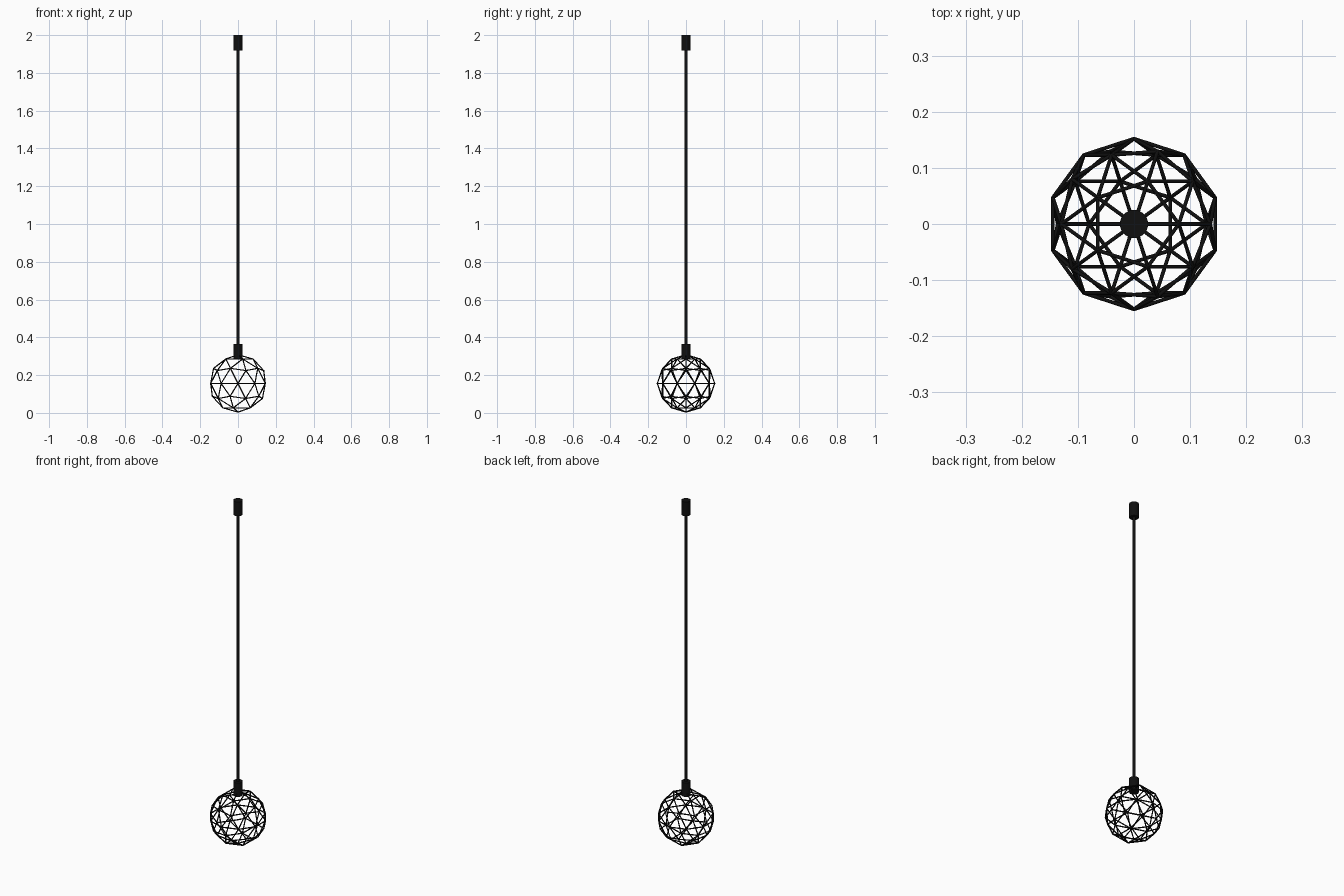
import bpy, bmesh, math
from mathutils import Vector

if "Cube" in bpy.data.objects:
    bpy.data.objects.remove(bpy.data.objects["Cube"])

black = bpy.data.materials.new("black")
black.diffuse_color = (0.005, 0.005, 0.005, 1)
black.use_nodes = True
black.node_tree.nodes["Principled BSDF"].inputs["Base Color"].default_value = black.diffuse_color


def cylinder(name, radius, z0, z1, sides=32):
    bpy.ops.mesh.primitive_cylinder_add(vertices=sides, radius=radius, depth=z1 - z0,
                                        location=(0, 0, (z0 + z1) / 2))
    ob = bpy.context.object
    ob.name = name
    ob.data.materials.append(black)
    bpy.ops.object.shade_smooth_by_angle()
    return ob


# Ceiling cap, cord and lamp socket
cylinder("ceiling_cap", 0.025, 1.918, 2.0)
cylinder("cord", 0.008, 0.33, 1.95, 16)
cylinder("socket", 0.025, 0.285, 0.366)

# Geodesic wire cage: a round strut along every edge of an icosphere
CENTRE, RADIUS, WIRE = Vector((0, 0, 0.156)), 0.152, 0.0033
ico = bmesh.new()
bmesh.ops.create_icosphere(ico, subdivisions=2, radius=RADIUS)
curve = bpy.data.curves.new("wire_cage", "CURVE")
curve.dimensions = "3D"
curve.bevel_depth = WIRE
curve.bevel_resolution = 1
curve.use_fill_caps = True
for edge in ico.edges:
    spline = curve.splines.new("POLY")
    spline.points.add(1)
    for point, vert in zip(spline.points, edge.verts):
        point.co = (*(vert.co + CENTRE), 1)
cage = bpy.data.objects.new("wire_cage", curve)
bpy.context.collection.objects.link(cage)
curve.materials.append(black)

# Small ball joints where the struts meet
joints = bmesh.new()
for vert in ico.verts:
    ret = bmesh.ops.create_icosphere(joints, subdivisions=1, radius=WIRE * 1.1)
    bmesh.ops.translate(joints, verts=ret["verts"], vec=vert.co + CENTRE)
mesh = bpy.data.meshes.new("cage_joints")
joints.to_mesh(mesh)
mesh.materials.append(black)
bpy.context.collection.objects.link(bpy.data.objects.new("cage_joints", mesh))
ico.free()
joints.free()
